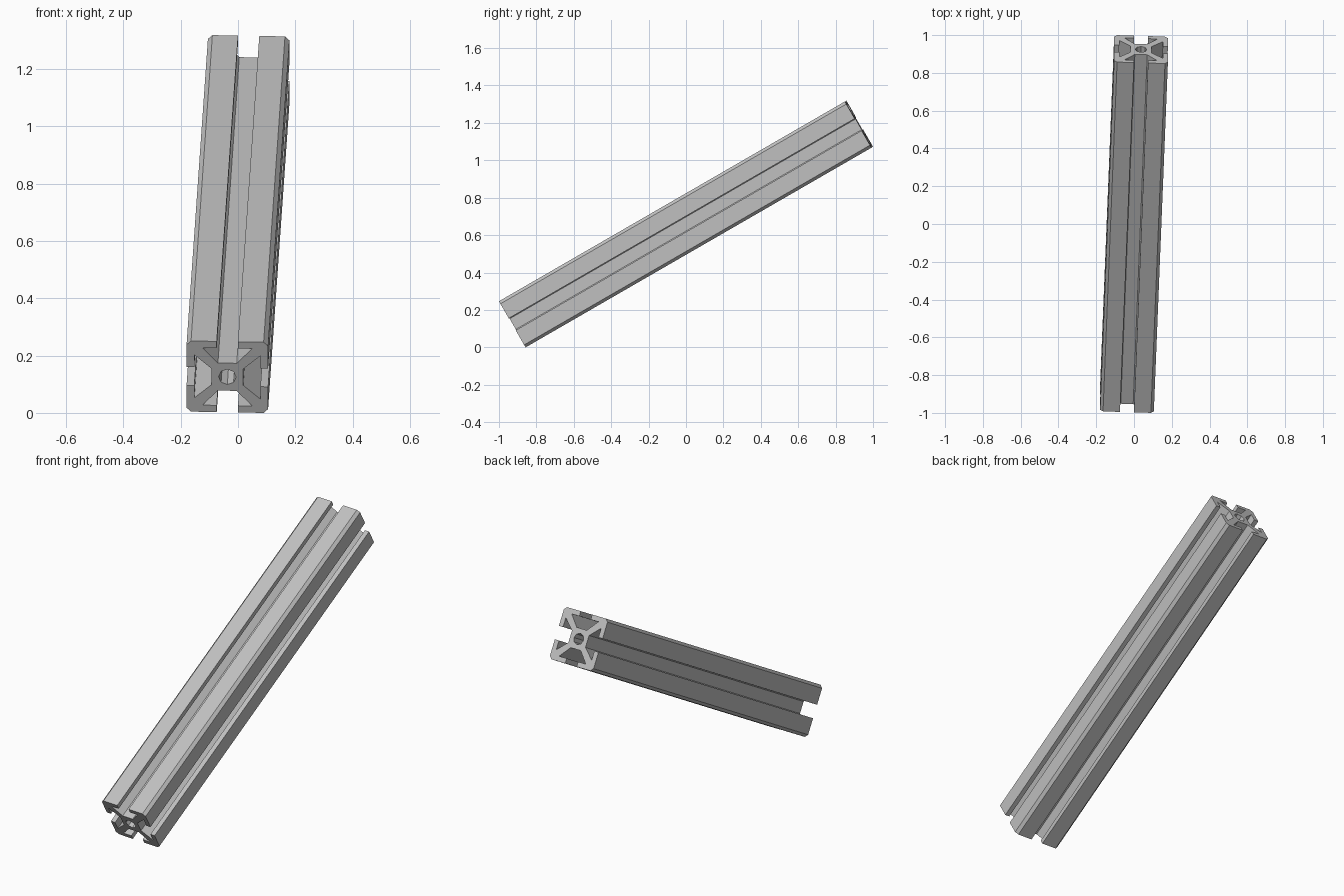
import bpy
import bmesh
import math
from mathutils import Matrix, Vector

cube = bpy.data.objects.get("Cube")
if cube:
    bpy.data.objects.remove(cube, do_unlink=True)

# Section is drawn in millimetres, then scaled
MM = 0.2849 / 20
LENGTH = 150

# Brushed metal colour
metal = bpy.data.materials.new("aluminium_grey")
metal.use_nodes = True
grey = (0.53, 0.53, 0.53, 1)
metal.diffuse_color = grey
metal.node_tree.nodes["Principled BSDF"].inputs["Base Color"].default_value = grey

# One side of the section: chamfer corner, lip, undercut, web, core
half = [(8.9, 10), (2.6, 10), (2.6, 8.1), (6.1, 8.1), (2.3, 3.9)]
side = [(-x, z) for x, z in half] + half[::-1]

# Four turned copies make the closed outline
outline = []
for turn in range(4):
    outline += side
    side = [(z, -x) for x, z in side]

# Centre bore
SIDES = 8
bore = [(2.15 * math.cos(math.tau * i / SIDES), 2.15 * math.sin(math.tau * i / SIDES))
        for i in range(SIDES)]

bm = bmesh.new()


def add_loop(points):
    verts = [bm.verts.new((x, -LENGTH / 2, z)) for x, z in points]
    return [bm.edges.new((v, verts[i - 1])) for i, v in enumerate(verts)]


# Fill the section between outline and bore, then extrude it along the bar
edges = add_loop(outline) + add_loop(bore)
bmesh.ops.triangle_fill(bm, edges=edges, use_beauty=True, normal=Vector((0, -1, 0)))
result = bmesh.ops.extrude_face_region(bm, geom=bm.faces[:], use_keep_orig=True)
top = [g for g in result["geom"] if isinstance(g, bmesh.types.BMVert)]
bmesh.ops.translate(bm, verts=top, vec=(0, LENGTH, 0))
bmesh.ops.recalc_face_normals(bm, faces=bm.faces[:])

# Lean the bar back and set it on the ground, centred
lean = Matrix.Rotation(math.radians(30), 4, "X") @ Matrix.Rotation(math.radians(-2), 4, "Z")
bmesh.ops.transform(bm, matrix=lean @ Matrix.Scale(MM, 4), verts=bm.verts[:])
lowest = min(v.co.z for v in bm.verts)
bmesh.ops.translate(bm, verts=bm.verts[:], vec=(0, 0, -lowest))

mesh = bpy.data.meshes.new("slotted_bar")
bm.to_mesh(mesh)
bm.free()
mesh.materials.append(metal)
bar = bpy.data.objects.new("slotted_bar", mesh)
bpy.context.collection.objects.link(bar)
